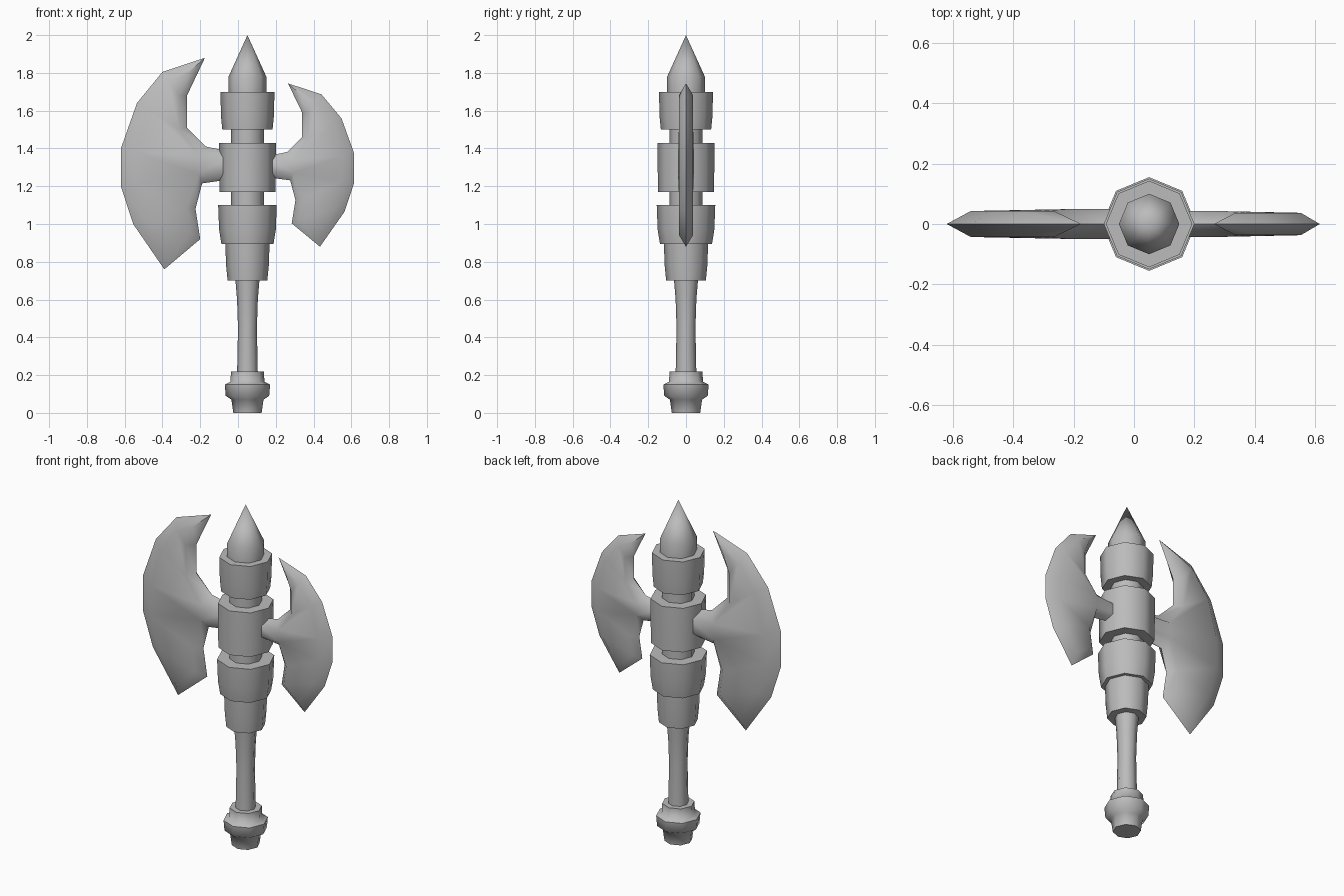
import bpy, bmesh, math

cube = bpy.data.objects.get("Cube")
if cube:
    bpy.data.objects.remove(cube)

steel = bpy.data.materials.new("grey_steel")
steel.use_nodes = True
GREY = (0.5, 0.5, 0.5, 1)
steel.diffuse_color = GREY
steel.node_tree.nodes["Principled BSDF"].inputs["Base Color"].default_value = GREY

AXIS = 0.05  # x position of the shaft
parts = []


def finish(name, bm):
    bmesh.ops.recalc_face_normals(bm, faces=bm.faces)
    mesh = bpy.data.meshes.new(name)
    bm.to_mesh(mesh)
    bm.free()
    mesh.materials.append(steel)
    obj = bpy.data.objects.new(name, mesh)
    bpy.context.collection.objects.link(obj)
    parts.append(obj)


def lathe(name, profile, sides=8):
    """Turn (radius, height) points around the shaft, closing both ends."""
    bm = bmesh.new()
    rings = []
    for r, z in profile:
        if r == 0:
            rings.append([bm.verts.new((AXIS, 0, z))] * sides)
            continue
        angles = [math.tau * i / sides for i in range(sides)]
        rings.append([bm.verts.new((AXIS + r * math.cos(a), r * math.sin(a), z)) for a in angles])
    for low, high in zip(rings, rings[1:]):
        for i in range(sides):
            j = (i + 1) % sides
            corners = [low[i], low[j], high[j], high[i]]
            bm.faces.new(list(dict.fromkeys(corners)))
    for ring in (rings[0], rings[-1]):
        if len(set(ring)) > 1:
            bm.faces.new(ring)
    finish(name, bm)


# Shaft, from bottom to top
lathe("pommel", [(.075, 0), (.085, .07), (.115, .09), (.12, .15), (.09, .165), (.087, .22)])
lathe("grip", [(.055, .2), (.05, .45), (.055, .6), (.065, .72)])
lathe("collar", [(.105, .7), (.113, .78), (.118, .92)])
lathe("core", [(.088, .88), (.088, 1.72)])
lathe("lower_band", [(.138, .895), (.15, .97), (.155, 1.1)])
lathe("middle_band", [(.148, 1.17), (.15, 1.3), (.15, 1.43)])
lathe("upper_band", [(.133, 1.5), (.14, 1.57), (.143, 1.7)])
lathe("spike", [(.1, 1.68), (.1, 1.78), (0, 2)])

# Blade: sharp outline point paired with its raised point on the flat
BLADE = [
    ((-.175, 1.88), (-.265, 1.80)),
    ((-.40, 1.805), (-.37, 1.755)),
    ((-.535, 1.64), (-.48, 1.61)),
    ((-.62, 1.40), (-.54, 1.38)),
    ((-.62, 1.20), (-.54, 1.21)),
    ((-.555, 1.0), (-.49, 1.02)),
    ((-.39, .76), (-.375, .84)),
    ((-.20, .92), (-.25, .95)),
    ((-.225, 1.08), (-.27, 1.09)),
    ((-.19, 1.215), (-.21, 1.265)),
    ((-.05, 1.235), (-.05, 1.27)),
    ((-.05, 1.385), (-.05, 1.35)),
    ((-.17, 1.41), (-.21, 1.36)),
    ((-.27, 1.51), (-.31, 1.50)),
    ((-.27, 1.68), (-.31, 1.68)),
]


def blade(name, sx, dx, sz, dz, thick):
    bm = bmesh.new()

    def vert(p, y):
        return bm.verts.new((p[0] * sx + dx, y, p[1] * sz + dz))

    rim = [vert(edge, 0) for edge, flat in BLADE]
    for side in (-1, 1):
        # The neck is a little thicker than the blade
        flat = [vert(f, side * thick * (1.15 if f[0] > -.22 else 1)) for e, f in BLADE]
        for i in range(len(rim)):
            j = (i + 1) % len(rim)
            bm.faces.new([rim[i], rim[j], flat[j], flat[i]])
        # Strips across the flat, from the tip down past the neck
        strips = [(0, 1, 14), (1, 2, 13, 14), (2, 3, 12, 13), (3, 4, 9, 12),
                  (9, 10, 11, 12), (4, 5, 8, 9), (5, 6, 7, 8)]
        for strip in strips:
            bm.faces.new([flat[k] for k in strip])
    finish(name, bm)


blade("large_blade", 1, 0, 1, 0, .043)
blade("small_blade", -.787, .127, .772, .293, .037)

bpy.ops.object.select_all(action='DESELECT')
for obj in parts:
    obj.select_set(True)
bpy.context.view_layer.objects.active = parts[0]
bpy.ops.object.shade_smooth_by_angle(angle=math.radians(60))
